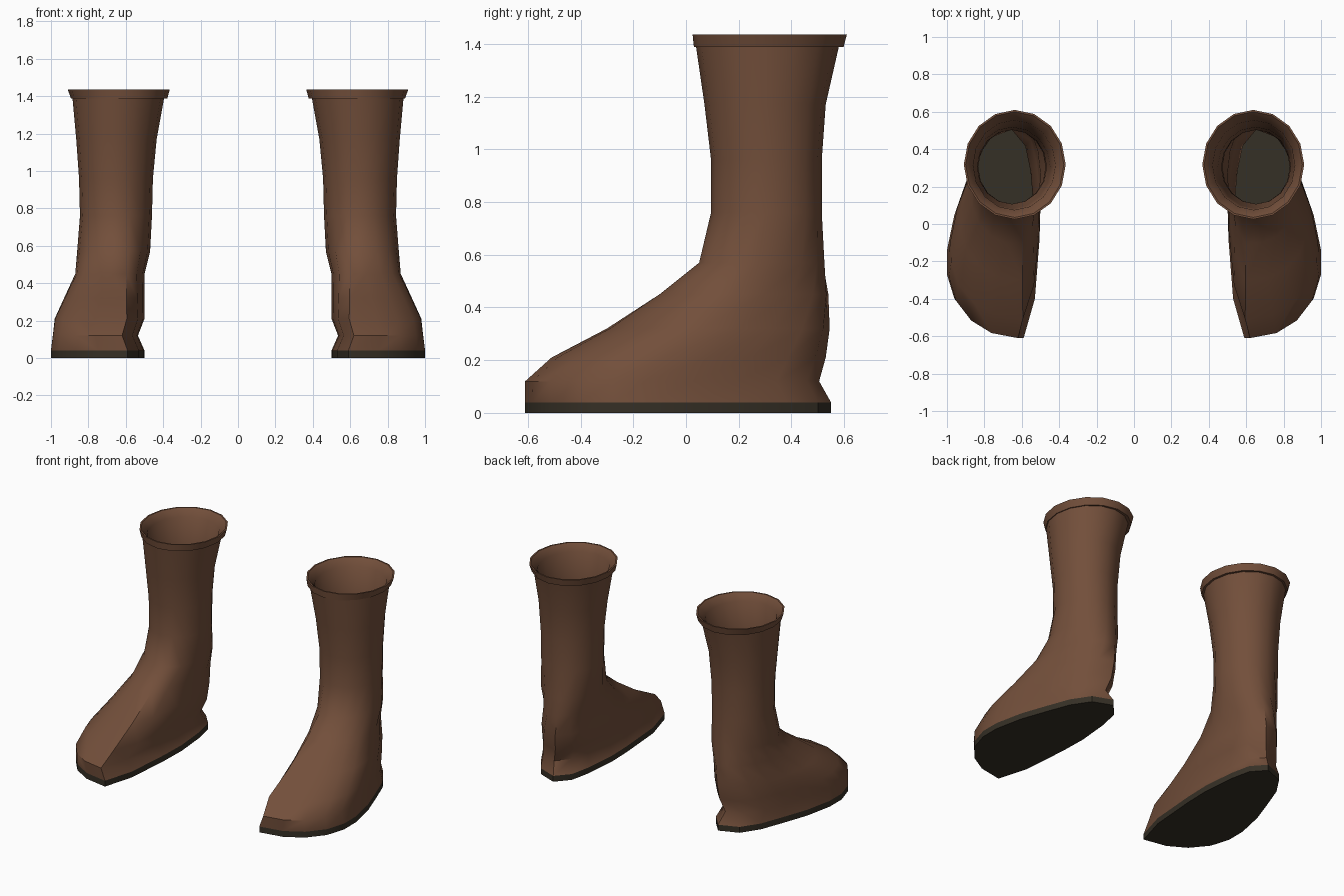
import bpy, bmesh, math

if "Cube" in bpy.data.objects:
    bpy.data.objects.remove(bpy.data.objects["Cube"])

def material(name, rgb):
    m = bpy.data.materials.new(name)
    m.diffuse_color = (*rgb, 1)
    m.use_nodes = True
    m.node_tree.nodes["Principled BSDF"].inputs["Base Color"].default_value = m.diffuse_color
    return m

BROWN = material("brown leather", (0.17, 0.078, 0.043))
DARK = material("dark sole", (0.036, 0.029, 0.019))

# Sole outline, counter-clockwise from the toe tip
SOLE = [(.59, -.61), (.75, -.58), (.87, -.51), (.96, -.40), (1.0, -.27), (1.0, -.14),
        (.96, .05), (.90, .22), (.84, .38), (.76, .50), (.63, .55), (.55, .46),
        (.52, .32), (.50, .10), (.505, -.08), (.53, -.40)]
N = len(SOLE)

def ring(z, t, x0, x1, y0, y1):
    """Slice between the sole outline (t=0) and the round shaft (t=1), fitted to a box."""
    pts = []
    for i, (x, y) in enumerate(SOLE):
        a = math.radians(-112.5 + 360 * i / N)
        pts.append((x + (.655 + .2 * math.cos(a) - x) * t,
                    y + (.31 + .21 * math.sin(a) - y) * t))
    lx, hx = min(p[0] for p in pts), max(p[0] for p in pts)
    ly, hy = min(p[1] for p in pts), max(p[1] for p in pts)
    return [(x0 + (x - lx) / (hx - lx) * (x1 - x0),
             y0 + (y - ly) / (hy - ly) * (y1 - y0), z) for x, y in pts]

def loft(name, rings, mat, caps=False, angle=50):
    """Skin a stack of rings and mirror it to make the pair."""
    bm = bmesh.new()
    rows = [[bm.verts.new(p) for p in r] for r in rings]
    for a, b in zip(rows, rows[1:]):
        for i in range(N):
            j = (i + 1) % N
            bm.faces.new((a[i], a[j], b[j], b[i]))
    if caps:
        bm.faces.new(rows[0][::-1])
        bm.faces.new(rows[-1])
    me = bpy.data.meshes.new(name)
    bm.to_mesh(me)
    bm.free()
    me.materials.append(mat)
    ob = bpy.data.objects.new(name, me)
    bpy.context.collection.objects.link(ob)
    bpy.ops.object.select_all(action='DESELECT')
    ob.select_set(True)
    bpy.context.view_layer.objects.active = ob
    bpy.ops.object.shade_smooth_by_angle(angle=math.radians(angle))
    ob.modifiers.new("pair", 'MIRROR').use_clip = False
    return ob

# Soles
loft("soles", [ring(z, 0, .5, 1, -.61, .55) for z in (0, .04)], DARK, True, 30)

# Foot and shaft
FOOT = [(.04, 0, .50, 1.0, -.61, .55), (.12, .06, .535, .99, -.61, .505),
        (.21, .16, .50, .98, -.51, .53), (.32, .38, .50, .93, -.30, .545),
        (.45, .64, .50, .87, -.10, .54), (.57, .86, .47, .86, .05, .525)]
SHAFT = [(.76, 1, .46, .845, .095, .515), (.96, 1, .455, .85, .095, .515),
         (1.17, 1, .435, .865, .07, .53), (1.39, 1, .395, .885, .038, .58)]
loft("boot_uppers", [ring(*r) for r in FOOT + SHAFT], BROWN)

# Rolled collar, turning in to become the lining of the shaft
def inset(r, d):
    z, t, x0, x1, y0, y1 = r
    return ring(z, t, x0 + d, x1 - d, y0 + d, y1 - d)

collar = [ring(*SHAFT[-1]), ring(1.388, 1, .378, .893, .03, .598),
          ring(1.435, 1, .365, .91, .025, .61), ring(1.435, 1, .375, .90, .035, .60),
          ring(1.39, 1, .42, .86, .075, .555)]
lining = [inset(r, .012) for r in SHAFT[2::-1]] + [inset(FOOT[-1], .004)]
loft("collars_and_linings", collar + lining, BROWN, angle=40)
